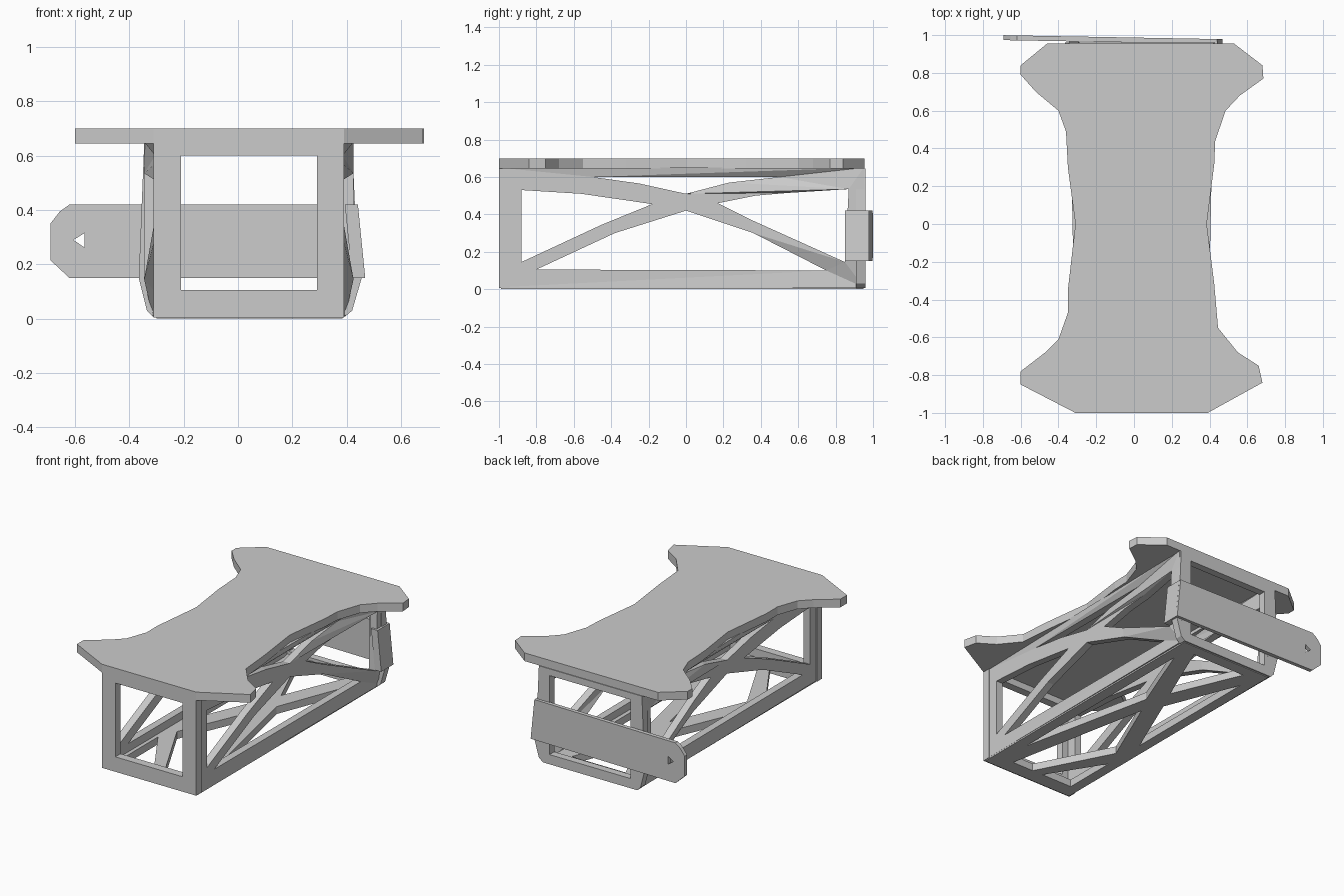
import bpy
import bmesh

cube = bpy.data.objects.get("Cube")
if cube:
    bpy.data.objects.remove(cube, do_unlink=True)

grey = bpy.data.materials.new("plain_grey")
grey.use_nodes = True
colour = (0.6, 0.6, 0.6, 1)
grey.diffuse_color = colour
grey.node_tree.nodes["Principled BSDF"].inputs["Base Color"].default_value = colour

# Order in which (outline a, outline b, depth) become x, y, z
PLANES = {"XY": (0, 1, 2), "XZ": (0, 2, 1), "YZ": (2, 0, 1)}


def panel(name, plane, low, high, outline, holes=()):
    """Flat plate with cut-outs, between two depths along the plane's normal."""
    curve = bpy.data.curves.new(name + "_outline", "CURVE")
    curve.dimensions = "2D"
    curve.fill_mode = "BOTH"
    curve.extrude = (high - low) / 2
    for loop in (outline, *holes):
        spline = curve.splines.new("POLY")
        spline.points.add(len(loop) - 1)
        for point, (a, b) in zip(spline.points, loop):
            point.co = (a, b, 0, 1)
        spline.use_cyclic_u = True
    helper = bpy.data.objects.new(name + "_helper", curve)
    bpy.context.collection.objects.link(helper)
    deps = bpy.context.evaluated_depsgraph_get()
    mesh = bpy.data.meshes.new_from_object(helper.evaluated_get(deps))
    bpy.data.objects.remove(helper, do_unlink=True)

    bm = bmesh.new()
    bm.from_mesh(mesh)
    bmesh.ops.remove_doubles(bm, verts=bm.verts, dist=0.0005)
    order = PLANES[plane]
    for v in bm.verts:
        local = (v.co.x, v.co.y, v.co.z + (low + high) / 2)
        v.co = [local[i] for i in order]
    bmesh.ops.recalc_face_normals(bm, faces=bm.faces)
    for f in bm.faces:
        f.smooth = False
        f.material_index = 0
    bm.to_mesh(mesh)
    bm.free()
    mesh.materials.clear()
    mesh.materials.append(grey)
    mesh.name = name
    obj = bpy.data.objects.new(name, mesh)
    bpy.context.collection.objects.link(obj)
    return obj


def rect(a0, a1, b0, b1):
    return [(a0, b0), (a1, b0), (a1, b1), (a0, b1)]


# Top slab, waisted in the middle with flared ends
panel("top_slab", "XY", 0.645, 0.70, [
    (-0.31, -1), (0.39, -1), (0.68, -0.84), (0.66, -0.75), (0.55, -0.68),
    (0.445, -0.55), (0.425, -0.32), (0.385, 0), (0.425, 0.32), (0.43, 0.44),
    (0.485, 0.6), (0.56, 0.68), (0.685, 0.77), (0.68, 0.84), (0.53, 0.955),
    (-0.46, 0.955), (-0.6, 0.84), (-0.6, 0.79), (-0.52, 0.7), (-0.4, 0.6),
    (-0.36, 0.49), (-0.35, 0.3), (-0.31, 0), (-0.35, -0.35), (-0.35, -0.47),
    (-0.4, -0.61), (-0.47, -0.68), (-0.6, -0.78), (-0.6, -0.85)])

# Side trusses: crossed braces left between four cut-outs, rear legs bowed out
side_outline = [(-1, 0.01), (0.95, 0.01), (0.965, 0.2), (0.95, 0.65), (-1, 0.65)]
side_holes = [
    [(-0.88, 0.53), (-0.56, 0.51), (-0.18, 0.455), (-0.45, 0.345), (-0.88, 0.145)],
    [(-0.8, 0.105), (-0.38, 0.3), (0, 0.42), (0.36, 0.3), (0.75, 0.1)],
    [(0.17, 0.46), (0.37, 0.5), (0.55, 0.515), (0.87, 0.535), (0.85, 0.145), (0.35, 0.37)],
    [(-0.5, 0.6), (-0.25, 0.565), (0, 0.51), (0.23, 0.57), (0.5, 0.6)]]
for side, low, sign in (("right", -0.305, -1), ("left", 0.335, 1)):
    truss = panel(side + "_truss", "YZ", low, low + 0.05, side_outline, side_holes)
    for v in truss.data.vertices:
        if v.co.y > 0.84:
            v.co.x += sign * (0.04 if v.co.z > 0.1 else 0.01)

# End frames; the rear one is slimmer
panel("front_frame", "XZ", -1, -0.945, rect(-0.31, 0.39, 0.005, 0.65),
      [rect(-0.21, 0.29, 0.105, 0.60)])
panel("rear_frame", "XZ", 0.91, 0.96, [
    (-0.31, 0.005), (0.39, 0.005), (0.42, 0.03), (0.455, 0.15), (0.43, 0.42), (0.42, 0.645),
    (-0.345, 0.645), (-0.355, 0.4), (-0.365, 0.15), (-0.335, 0.03)],
    [rect(-0.26, 0.34, 0.07, 0.60)])

# Bottom truss with crossed braces and a short strut near the front
panel("bottom_truss", "XY", 0, 0.05, rect(-0.30, 0.385, -0.99, 0.95), [
    [(-0.16, 0.87), (0.24, 0.87), (0.04, 0.4)],
    [(-0.23, -0.22), (-0.03, 0.25), (-0.23, 0.76)],
    [(0.31, -0.68), (0.11, 0.25), (0.31, 0.76)],
    [(-0.23, -0.89), (0.0, -0.89), (-0.23, -0.52)],
    [(0.08, -0.89), (0.24, -0.89), (0.04, 0.12), (-0.18, -0.39)]])

# Rear plank overhanging to one side, with a small slot, set slightly askew
plank = panel("rear_plank", "XZ", 0.955, 0.981, [
    (0.468, 0.15), (0.44, 0.42), (-0.62, 0.42), (-0.655, 0.395), (-0.69, 0.35),
    (-0.69, 0.215), (-0.62, 0.15)], [[(-0.605, 0.29), (-0.565, 0.315), (-0.565, 0.262)]])
for v in plank.data.vertices:
    v.co.y += 0.006 - 0.018 * v.co.x

# Plank end folded flush round the rear leg
wrap = panel("plank_return", "YZ", 0.42, 0.468, rect(0.85, 0.965, 0.15, 0.42))
for v in wrap.data.vertices:
    v.co.x -= 0.1 * (v.co.z - 0.15)
